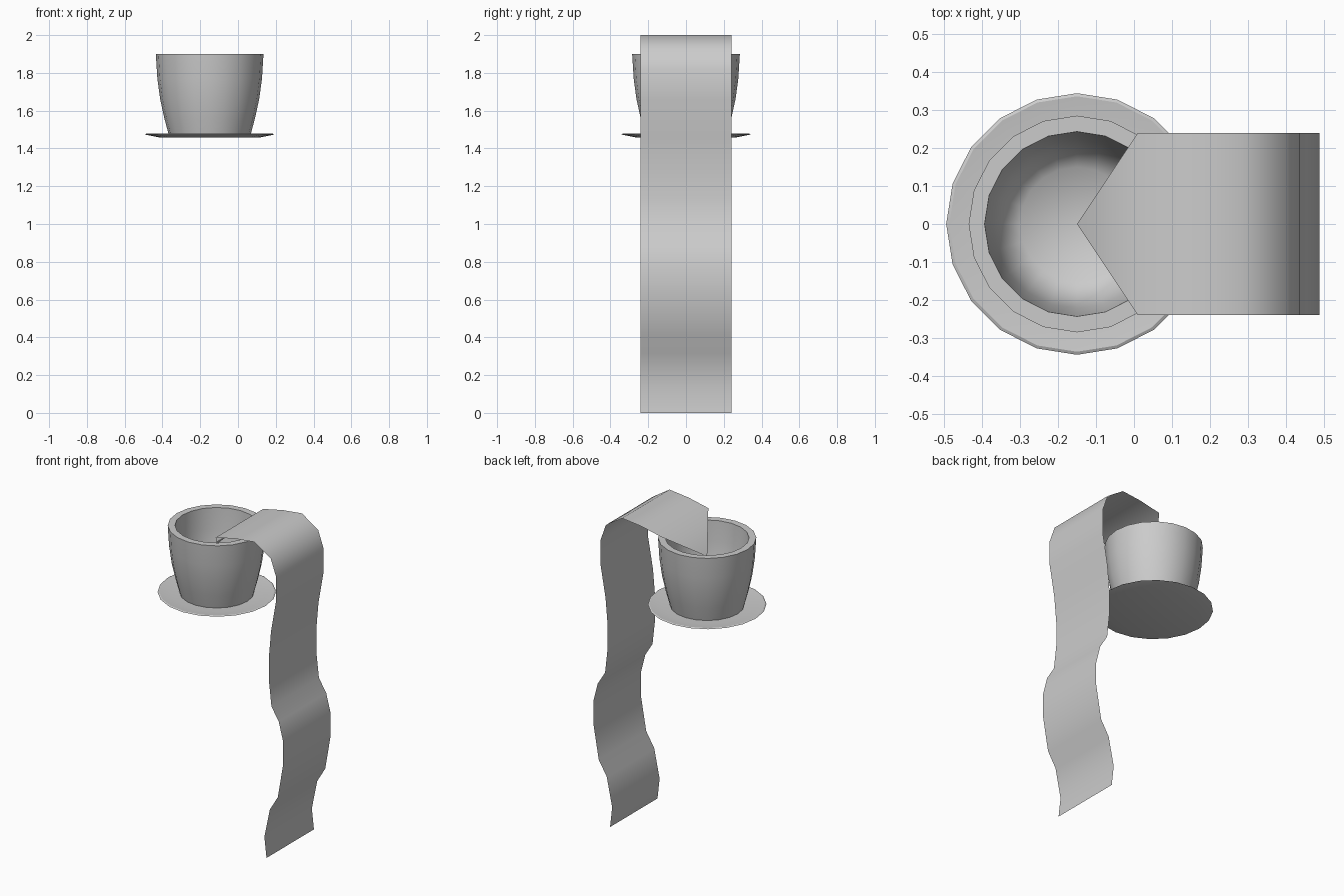
import bpy, bmesh
from math import cos, sin, pi

if "Cube" in bpy.data.objects:
    bpy.data.objects.remove(bpy.data.objects["Cube"])

CX = -0.15   # pot axis
SIDES = 20


def finish(bm, name, angle):
    mesh = bpy.data.meshes.new(name)
    bm.to_mesh(mesh)
    bm.free()
    ob = bpy.data.objects.new(name, mesh)
    bpy.context.collection.objects.link(ob)
    bpy.ops.object.select_all(action='DESELECT')
    ob.select_set(True)
    bpy.context.view_layer.objects.active = ob
    bpy.ops.object.shade_smooth_by_angle(angle=angle)
    return ob


def lathe(name, profile, angle):
    """Revolve an (r, z) profile about the pot axis; r = 0 ends close as fans."""
    bm = bmesh.new()
    rings = []
    for r, z in profile:
        n = SIDES if r > 0 else 1
        rings.append([bm.verts.new((CX + r * cos(2 * pi * i / SIDES),
                                    r * sin(2 * pi * i / SIDES), z))
                      for i in range(n)])
    for a, b in zip(rings, rings[1:]):
        for i in range(SIDES):
            j = (i + 1) % SIDES
            loop = [a[i % len(a)], a[j % len(a)], b[j % len(b)], b[i % len(b)]]
            bm.faces.new(list(dict.fromkeys(loop)))
    bmesh.ops.recalc_face_normals(bm, faces=bm.faces)
    return finish(bm, name, angle)


# Saucer: thin dish with a slightly raised edge
lathe("saucer", [(0, 1.457), (0.26, 1.457), (0.344, 1.474), (0.336, 1.478),
                 (0.26, 1.468), (0, 1.468)], 0.6)

# Pot: flared, gently bulging wall, thick flat rim and hollow inside
lathe("pot", [(0, 1.47), (0.216, 1.47), (0.24, 1.56), (0.262, 1.66),
              (0.277, 1.77), (0.285, 1.90), (0.243, 1.90), (0.236, 1.77),
              (0.222, 1.66), (0.195, 1.55), (0.15, 1.51), (0, 1.50)], 1.0)

# Trailing leaf: zero-thickness strip, rising over the rim and waving down
path = [(0.01, 1.955), (0.15, 1.985), (0.285, 2.0), (0.40, 1.925),
        (0.437, 1.82), (0.437, 1.66), (0.402, 1.46), (0.387, 1.29),
        (0.387, 1.14), (0.405, 0.98), (0.457, 0.895), (0.488, 0.775),
        (0.488, 0.63), (0.45, 0.41), (0.393, 0.315), (0.355, 0.13), (0.37, 0.0)]
bm = bmesh.new()
tip = bm.verts.new((CX, 0, 1.78))
rows = [[bm.verts.new((x, y, z)) for y in (-0.24, 0.24)] for x, z in path]
bm.faces.new((tip, rows[0][0], rows[0][1]))
for (a, b), (c, d) in zip(rows, rows[1:]):
    bm.faces.new((a, c, d, b))
finish(bm, "trailing_leaf", 1.2)
